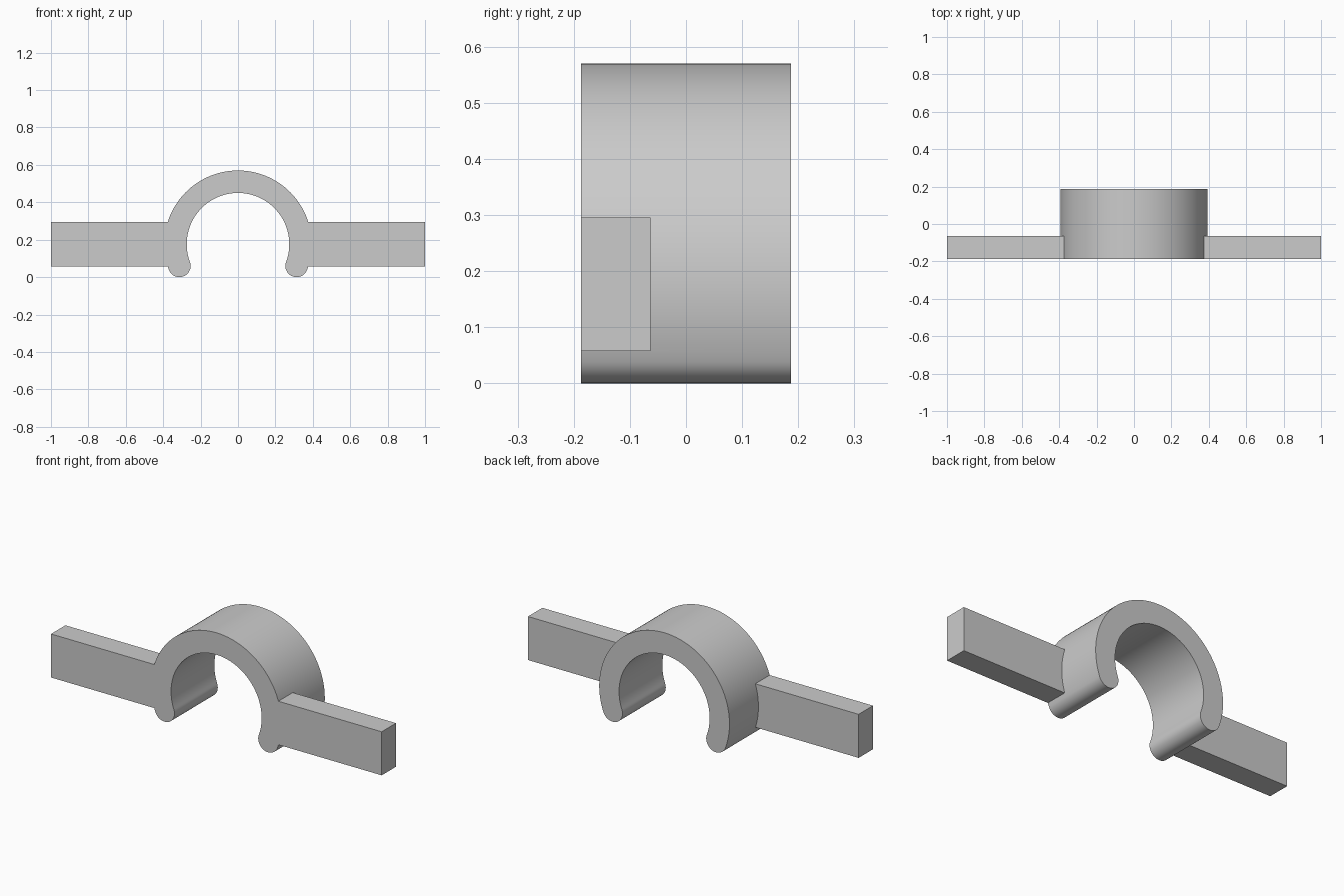
import bpy, bmesh
from math import sin, cos, asin, pi

cube = bpy.data.objects.get("Cube")
if cube:
    bpy.data.objects.remove(cube, do_unlink=True)

grey = bpy.data.materials.new("light grey")
grey.use_nodes = True
colour = (0.6, 0.6, 0.6, 1)
grey.diffuse_color = colour
grey.node_tree.nodes["Principled BSDF"].inputs["Base Color"].default_value = colour

OUTER, INNER = 0.394, 0.274
MID, TIP = (OUTER + INNER) / 2, (OUTER - INNER) / 2
CENTRE_Z = 0.57 - OUTER
FRONT, BACK, ARM_BACK = -0.187, 0.187, -0.063
DIP = asin((CENTRE_Z - TIP) / MID)   # how far the ring runs below its centre


def arc(cx, cz, radius, start, end, steps):
    angles = [start + (end - start) * i / steps for i in range(steps + 1)]
    return [(cx + radius * cos(a), cz + radius * sin(a)) for a in angles]


def prism(name, outline, y0, y1):
    """Extrude an x-z outline along y."""
    bm = bmesh.new()
    face = bm.faces.new([bm.verts.new((x, y0, z)) for x, z in outline])
    extruded = bmesh.ops.extrude_face_region(bm, geom=[face])["geom"]
    verts = [v for v in extruded if isinstance(v, bmesh.types.BMVert)]
    bmesh.ops.translate(bm, verts=verts, vec=(0, y1 - y0, 0))
    bmesh.ops.recalc_face_normals(bm, faces=bm.faces)
    mesh = bpy.data.meshes.new(name)
    bm.to_mesh(mesh)
    bm.free()
    mesh.materials.append(grey)
    obj = bpy.data.objects.new(name, mesh)
    bpy.context.collection.objects.link(obj)
    return obj


# Open ring with rounded tips
tip_x, tip_z = MID * cos(DIP), CENTRE_Z - MID * sin(DIP)
outline = arc(0, CENTRE_Z, OUTER, -DIP, pi + DIP, 96)
outline += arc(-tip_x, tip_z, TIP, pi + DIP, 2 * pi + DIP, 20)[1:]
outline += arc(0, CENTRE_Z, INNER, pi + DIP, -DIP, 96)[1:]
outline += arc(tip_x, tip_z, TIP, pi - DIP, 2 * pi - DIP, 20)[1:-1]
clip = prism("clip_with_arms", outline, FRONT, BACK)

# Flat side arms, joined flush with the front of the ring
for side in (-1, 1):
    box = [(side * x, z) for x, z in
           ((0.33, 0.058), (1, 0.058), (1, 0.296), (0.33, 0.296))]
    arm = prism("arm", box, FRONT, ARM_BACK)
    union = clip.modifiers.new("join arm", "BOOLEAN")
    union.operation, union.solver, union.object = "UNION", "EXACT", arm
    bpy.context.view_layer.objects.active = clip
    bpy.ops.object.modifier_apply(modifier=union.name)
    bpy.data.objects.remove(arm, do_unlink=True)

# Smooth curved walls, crisp edges
bpy.ops.object.select_all(action="DESELECT")
clip.select_set(True)
bpy.context.view_layer.objects.active = clip
bpy.ops.object.shade_smooth_by_angle(angle=pi / 6)
